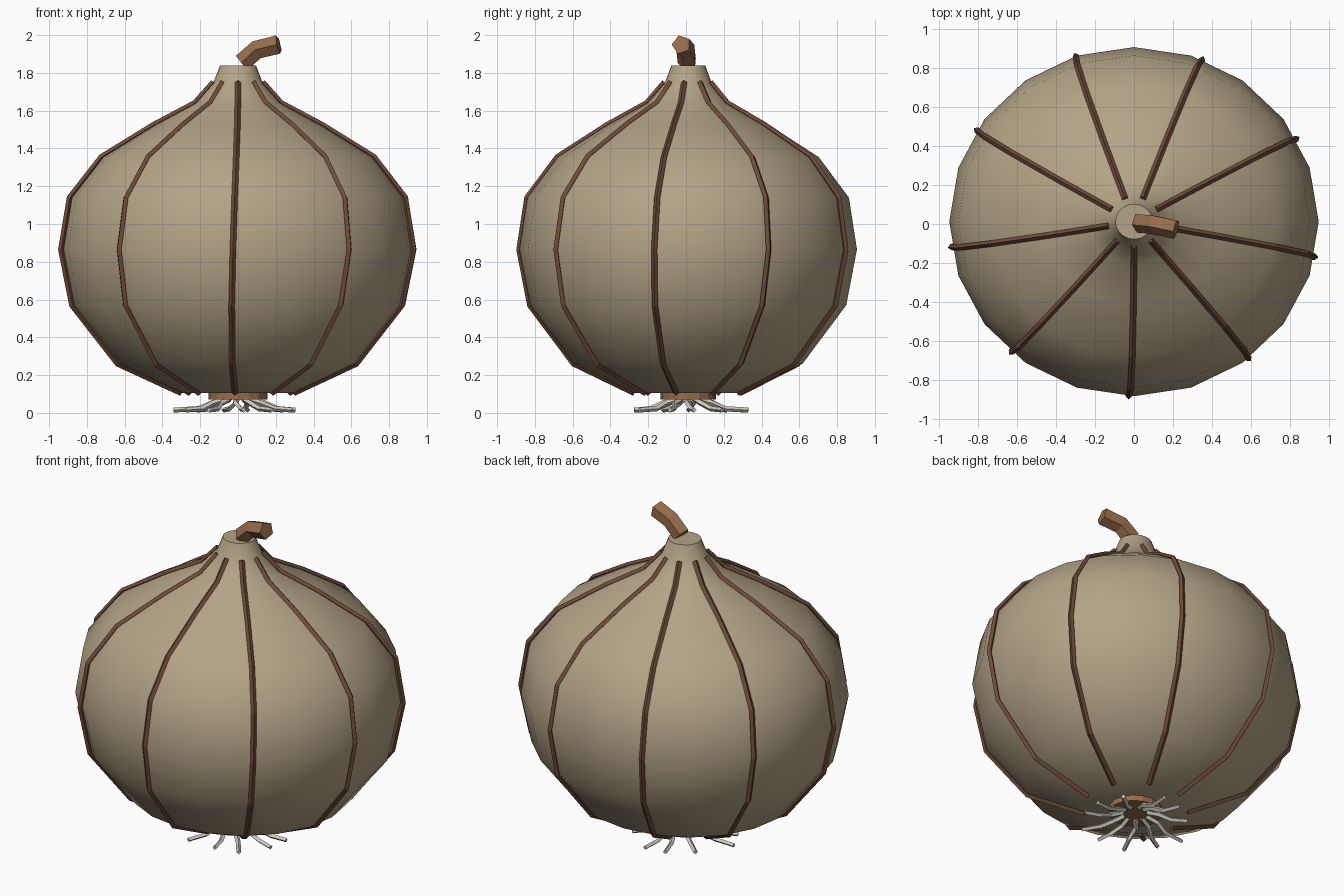
import bpy, bmesh, random
from math import sin, cos, radians, pi
from mathutils import Vector

if "Cube" in bpy.data.objects:
    bpy.data.objects.remove(bpy.data.objects["Cube"])

random.seed(4)
CY, SY = 0.012, 0.945      # bulb centre in y and its flattening in y
PROFILE = [(.30, .105), (.64, .26), (.885, .57), (.945, .865), (.90, 1.14),
           (.73, 1.355), (.45, 1.525), (.23, 1.64), (.13, 1.75), (.095, 1.84)]


def material(name, rgb):
    m = bpy.data.materials.new(name)
    m.diffuse_color = (*rgb, 1)
    m.use_nodes = True
    m.node_tree.nodes["Principled BSDF"].inputs["Base Color"].default_value = m.diffuse_color
    return m


SKIN = material("skin", (.45, .37, .24))
VEIN = material("vein", (.16, .07, .04))
STEM = material("stem", (.31, .15, .07))
ROOT = material("root", (.62, .60, .52))


def finish(name, bm, mat):
    bmesh.ops.recalc_face_normals(bm, faces=bm.faces)
    mesh = bpy.data.meshes.new(name)
    bm.to_mesh(mesh)
    bm.free()
    mesh.materials.append(mat)
    ob = bpy.data.objects.new(name, mesh)
    bpy.context.collection.objects.link(ob)
    return ob


def skin_rings(bm, rings):
    """Bridge equal rings of points and cap both ends."""
    vs = [[bm.verts.new(p) for p in r] for r in rings]
    n = len(vs[0])
    for a, b in zip(vs, vs[1:]):
        for i in range(n):
            j = (i + 1) % n
            bm.faces.new((a[i], a[j], b[j], b[i]))
    bm.faces.new(vs[0])
    bm.faces.new(vs[-1])


def lathe(name, profile, sides, mat):
    bm = bmesh.new()
    skin_rings(bm, [[(r * cos(2 * pi * i / sides), CY + SY * r * sin(2 * pi * i / sides), z)
                     for i in range(sides)] for r, z in profile])
    return finish(name, bm, mat)


def tube(name, path, radii, sides, ref, mat):
    """Faceted tube along a path; ref fixes its roll."""
    pts = [Vector(p) for p in path]
    rings = []
    for k, p in enumerate(pts):
        t = (pts[min(k + 1, len(pts) - 1)] - pts[max(k - 1, 0)]).normalized()
        u = t.cross(Vector(ref)).normalized()
        v = t.cross(u)
        rings.append([p + radii[k] * (u * cos(2 * pi * i / sides) + v * sin(2 * pi * i / sides))
                      for i in range(sides)])
    bm = bmesh.new()
    skin_rings(bm, rings)
    return finish(name, bm, mat)


def around(r, a, z):
    return (r * cos(a), CY + SY * r * sin(a), z)


# Bulb body with neck
bulb = lathe("bulb", PROFILE, 20, SKIN)
bpy.context.view_layer.objects.active = bulb
bulb.select_set(True)
bpy.ops.object.shade_smooth_by_angle(angle=radians(40))
bulb.select_set(False)

# Nine veins, twisting slightly on the way down
for i in range(9):
    base = radians(-90 + 40 * i)
    path = [around(r + .002, base - radians(3) * (1.75 - z) / 1.64, z)
            for r, z in PROFILE[:-1]]
    tube(f"vein_{i + 1}", path, [.016] * len(path), 4, (-sin(base), cos(base), 0), VEIN)

# Root plate under the bulb
lathe("root_plate", [(.155, .07), (.155, .112)], 16, STEM)

# Splayed roots
N = 11
for i in range(N):
    a = 2 * pi * i / N + random.uniform(-.08, .08)
    reach = random.uniform(.30, .35)
    bend = random.uniform(.08, .2)
    path = [around(.07, a, .072), around(.14, a, .052),
            around(.21, a + bend, .022), around(reach, a + bend * 1.2, .015)]
    tube(f"root_{i + 1}", path, [.015, .015, .014, .013], 4, (0, 0, 1), ROOT)

# Bent dry stem
tube("stem", [(.023, .008, 1.853), (.10, 0, 1.922), (.215, -.025, 1.95)],
     [.052, .052, .052], 5, (0, 0, 1), STEM)
